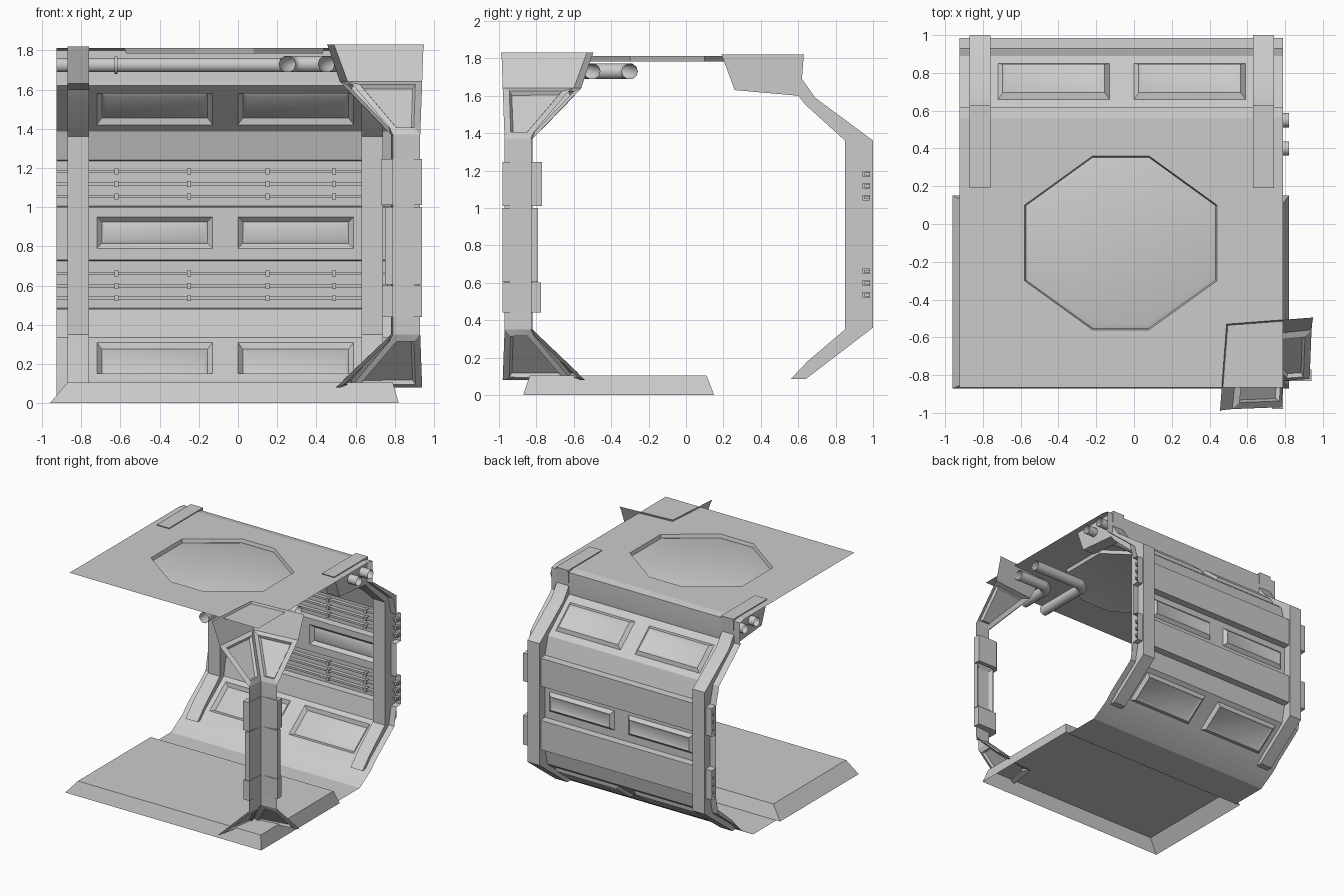
import bpy, bmesh, math
from mathutils import Vector

if "Cube" in bpy.data.objects:
    bpy.data.objects.remove(bpy.data.objects["Cube"])

GREY = (0.6, 0.6, 0.6, 1)
metal = bpy.data.materials.new("light grey metal")
metal.use_nodes = True
metal.diffuse_color = GREY
metal.node_tree.nodes["Principled BSDF"].inputs["Base Color"].default_value = GREY

X0, X1 = -0.925, 0.79          # wall ends
CX, CY = 0.79, -0.83           # column corner
ROOF = 1.812


def finish(name, bm, angle=30):
    me = bpy.data.meshes.new(name)
    bm.to_mesh(me)
    bm.free()
    me.materials.append(metal)
    ob = bpy.data.objects.new(name, me)
    bpy.context.collection.objects.link(ob)
    bpy.ops.object.select_all(action="DESELECT")
    ob.select_set(True)
    bpy.context.view_layer.objects.active = ob
    bpy.ops.object.shade_smooth_by_angle(angle=math.radians(angle))
    return ob


def prism(bm, low, high):
    """Closed solid between two matching outlines."""
    a = [bm.verts.new(p) for p in low]
    b = [bm.verts.new(p) for p in high]
    n = len(a)
    sides = [bm.faces.new((a[i], a[(i + 1) % n], b[(i + 1) % n], b[i])) for i in range(n)]
    ends = [bm.faces.new(a[::-1]), bm.faces.new(b)]
    bmesh.ops.recalc_face_normals(bm, faces=sides + ends)
    return sides


def box(bm, lo, hi):
    corners = [(lo[0], lo[1]), (hi[0], lo[1]), (hi[0], hi[1]), (lo[0], hi[1])]
    prism(bm, [(x, y, lo[2]) for x, y in corners], [(x, y, hi[2]) for x, y in corners])


def inset(bm, faces, width, depth):
    bmesh.ops.inset_individual(bm, faces=faces, thickness=width, depth=depth, use_even_offset=True)


def tube(name, points, radius):
    """Open pipe along a path."""
    cu = bpy.data.curves.new(name, "CURVE")
    cu.dimensions = "3D"
    cu.bevel_depth = radius
    cu.bevel_resolution = 3
    sp = cu.splines.new("POLY")
    sp.points.add(len(points) - 1)
    for p, co in zip(sp.points, points):
        p.co = (*co, 1)
    sp.use_smooth = True
    cu.materials.append(metal)
    ob = bpy.data.objects.new(name, cu)
    bpy.context.collection.objects.link(ob)


# Back wall: a folded sheet with two columns of recessed panels
profile = [(.56, ROOF), (.62, 1.80), (.62, 1.66), (.615, 1.62), (.66, 1.58), (.85, 1.42),
           (.89, 1.385), (.93, 1.24), (.985, 1.235), (.985, 1.005), (.93, 1.0), (.93, .95),
           (.93, .79), (.93, .73), (.985, .725), (.985, .485), (.93, .48), (.90, .335),
           (.87, .31), (.66, .15), (.60, .09), (.45, 0), (.14, 0)]
cuts = [X0, -.72, -.13, 0, .59, X1]
bm = bmesh.new()
grid = [[bm.verts.new((x, y, z)) for x in cuts] for y, z in profile]
panels = []
for r in range(len(profile) - 1):
    for c in range(len(cuts) - 1):
        f = bm.faces.new((grid[r][c], grid[r + 1][c], grid[r + 1][c + 1], grid[r][c + 1]))
        if r in (4, 11, 18) and c in (1, 3):
            panels.append(f)
bm.normal_update()
inset(bm, panels, .025, -.025)
inset(bm, panels, .02, .008)
finish("back_wall", bm)

# Two ribs that wrap the wall
rib = [(.19, 1.82), (.63, 1.82), (.62, 1.69), (.69, 1.59), (1, 1.36), (1, .36), (.64, .085),
       (.56, .085), (.65, .18), (.85, .35), (.85, 1.36), (.64, 1.55), (.60, 1.60), (.26, 1.63)]
for name, xa, xb in (("right_rib", -.87, -.76), ("left_rib", .63, .74)):
    bm = bmesh.new()
    prism(bm, [(xa, y, z) for y, z in rib], [(xb, y, z) for y, z in rib])
    finish(name, bm)

# Cables in the two wall channels, held by clips
bm = bmesh.new()
for base in (.485, 1.005):
    for k in range(3):
        z = base + .05 + k * .063
        box(bm, (X0, .955, z - .008), (X1, .985, z + .008))
        for x in (-.62, -.25, .15, .49, .77):
            box(bm, (x - .01, .945, z - .015), (x + .01, .985, z + .015))
finish("wall_cables", bm)

# Floor plate with sloped sides
bm = bmesh.new()
loops = []
for x0, x1, y0, y1, z in ((-.96, .82, -.87, .15, 0), (-.87, .79, -.835, .11, .105)):
    loops.append([bm.verts.new(p) for p in ((x0, y0, z), (x1, y0, z), (x1, y1, z), (x0, y1, z))])
for i in range(4):
    j = (i + 1) % 4
    bm.faces.new((loops[0][i], loops[0][j], loops[1][j], loops[1][i]))
bm.faces.new(loops[1])
finish("floor_plate", bm)

# Roof sheet with a sunken octagon
bm = bmesh.new()


def ring(points, z):
    vs = [bm.verts.new((x, y, z)) for x, y in points]
    return vs, [bm.edges.new((vs[i], vs[i - 1])) for i in range(len(vs))]


def octagon(s):
    mx, my = -.07, -.10
    quarter = [(.51, .20), (.15, .46)]
    pts = quarter + [(-x, y) for x, y in quarter[::-1]]
    pts += [(-x, -y) for x, y in pts]
    return [(mx + x * s, my + y * s) for x, y in pts]


_, e1 = ring([(X0, -.865), (X1, -.865), (X1, .56), (X0, .56)], ROOF)
top, e2 = ring(octagon(1), ROOF)
bmesh.ops.triangle_fill(bm, edges=e1 + e2, use_beauty=True, normal=(0, 0, 1))
low, _ = ring(octagon(.985), ROOF - .028)
mid, _ = ring(octagon(.93), ROOF - .02)
for a, b in ((top, low), (low, mid)):
    for i in range(8):
        bm.faces.new((a[i - 1], a[i], b[i], b[i - 1]))
bm.faces.new(mid)
bmesh.ops.recalc_face_normals(bm, faces=bm.faces)
finish("roof", bm, 20)


# Corner column: u runs inward along -x, v inward along +y
def col(u, v, z):
    return (CX - u, CY + v, z)


def section(arm, end, corner, z):
    """Bent sheet section, symmetric across the corner diagonal."""
    return [col(-arm, end, z), col(corner, corner, z), col(end, -arm, z)]


def loft(name, rows, panel_rows):
    bm = bmesh.new()
    vs = [[bm.verts.new(p) for p in row] for row in rows]
    chosen = []
    for r in range(len(vs) - 1):
        for c in range(2):
            f = bm.faces.new((vs[r][c], vs[r][c + 1], vs[r + 1][c + 1], vs[r + 1][c]))
            if r in panel_rows:
                chosen.append(f)
    bm.normal_update()
    inset(bm, chosen, .035, .015)
    inset(bm, chosen, .012, -.02)
    finish(name, bm)


loft("column_capital", [section(.16, .335, .30, 1.83), section(.155, .32, .285, 1.79),
                        section(.15, .27, .23, 1.64), section(.14, .01, 0, 1.37)], (2,))
loft("column_shaft", [section(.14, .01, 0, 1.37), section(.14, .01, 0, .35)], ())
loft("column_base", [section(.14, .01, 0, .35), section(.15, .29, .23, .08)], (0,))

# Clamps round the shaft, the middle one with recessed faces
for name, d, z0, z1 in (("lower_clamp", .055, .44, .6), ("middle_clamp", .04, .605, 1.0),
                        ("upper_clamp", .06, 1.01, 1.245)):
    outline = [(-.15, 0), (-.15, d), (d - .03, d), (d, d - .03), (d, -.15), (0, -.15), (0, 0)]
    bm = bmesh.new()
    sides = prism(bm, [col(u, v, z0) for u, v in outline], [col(u, v, z1) for u, v in outline])
    if name == "middle_clamp":
        inset(bm, [sides[1], sides[3]], .03, -.02)
    finish(name, bm)

# Straight ceiling pipes with a collar
for name, y in (("front_ceiling_pipe", .40), ("rear_ceiling_pipe", .55)):
    tube(name, [(X0, y, 1.725), (.82, y, 1.725)], .038)
    tube(name + "_collar", [(-.63, y, 1.725), (-.615, y, 1.725)], .047)

# Elbow pipes turning round behind the column
for name, off in (("inner_elbow_pipe", 0), ("outer_elbow_pipe", .2)):
    x, y, r = .45 - off, -.50 + off, .07
    bend = [(x + r - r * math.cos(t), y - r + r * math.sin(t), 1.73)
            for t in (math.pi / 2 * i / 6 for i in range(7))]
    tube(name, [(x, -.80, 1.73)] + bend + [(.76, y, 1.73)], .043)
